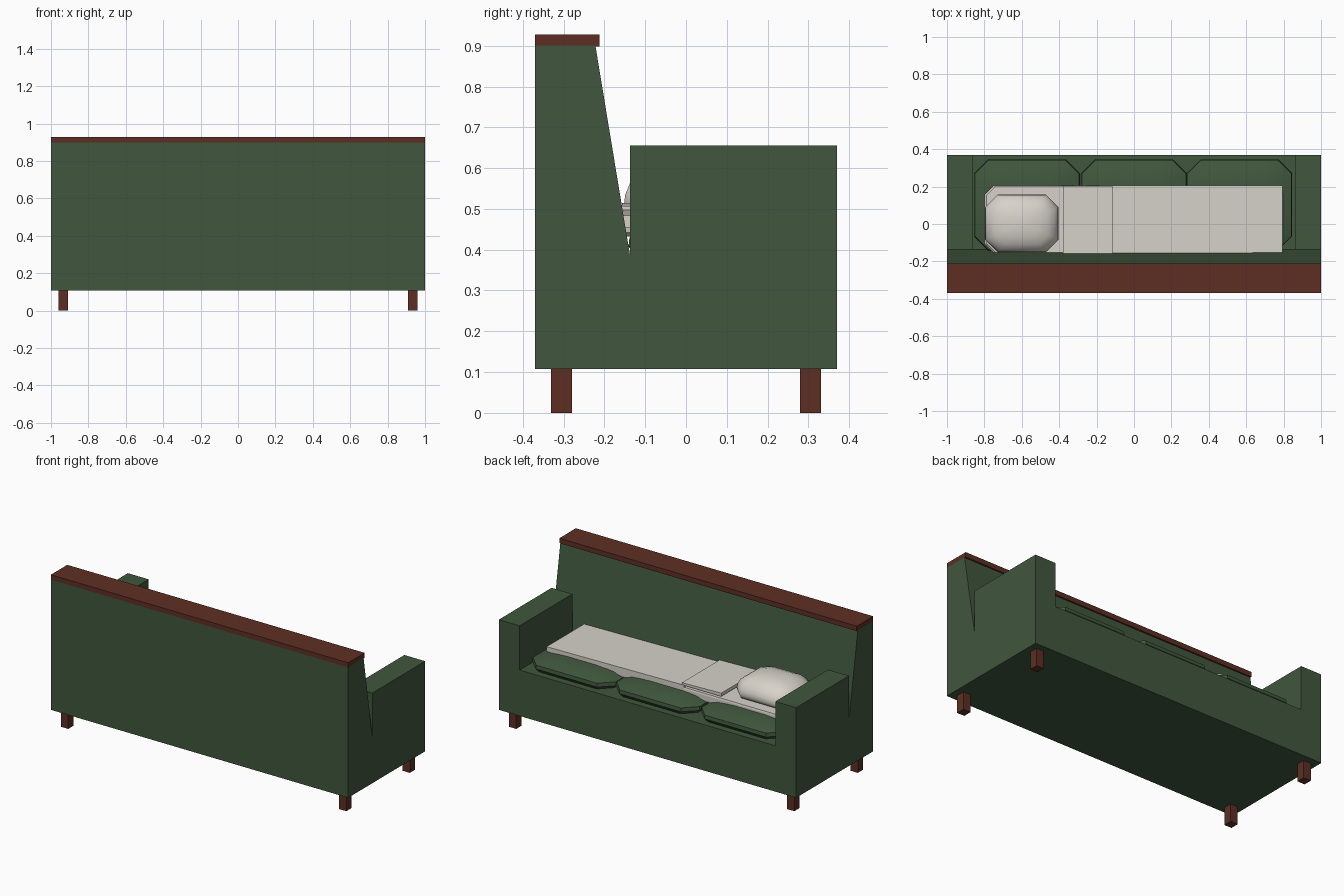
import bpy, bmesh

if "Cube" in bpy.data.objects:
    bpy.data.objects.remove(bpy.data.objects["Cube"])


def material(name, rgb):
    m = bpy.data.materials.new(name)
    m.diffuse_color = (*rgb, 1)
    m.use_nodes = True
    m.node_tree.nodes["Principled BSDF"].inputs["Base Color"].default_value = m.diffuse_color
    return m


GREEN = material("green_fabric", (0.052, 0.095, 0.047))
WOOD = material("dark_wood", (0.11, 0.028, 0.017))
LINEN = material("linen", (0.68, 0.65, 0.59))


def loft(name, rings, mat, smooth=None):
    """Closed solid from a list of equal-length point rings."""
    bm = bmesh.new()
    loops = [[bm.verts.new(p) for p in r] for r in rings]
    n = len(loops[0])
    for a, b in zip(loops, loops[1:]):
        for i in range(n):
            bm.faces.new((a[i], a[(i + 1) % n], b[(i + 1) % n], b[i]))
    bm.faces.new(loops[0])
    bm.faces.new(loops[-1])
    bmesh.ops.recalc_face_normals(bm, faces=bm.faces)
    me = bpy.data.meshes.new(name)
    bm.to_mesh(me)
    bm.free()
    me.materials.append(mat)
    ob = bpy.data.objects.new(name, me)
    bpy.context.collection.objects.link(ob)
    if smooth:
        bpy.ops.object.select_all(action='DESELECT')
        ob.select_set(True)
        bpy.context.view_layer.objects.active = ob
        bpy.ops.object.shade_smooth_by_angle(angle=smooth)
    return ob


def box(name, x, y, z, mat):
    return loft(name, [[(x[0], y[0], h), (x[1], y[0], h),
                        (x[1], y[1], h), (x[0], y[1], h)] for h in z], mat)


def pad(name, cx, cy, hx, hy, cut, layers, mat, smooth=None):
    """Chamfered-corner pad; layers are (scale, z)."""
    outline = [(hx - cut, -hy), (hx, -hy + cut), (hx, hy - cut), (hx - cut, hy),
               (-hx + cut, hy), (-hx, hy - cut), (-hx, -hy + cut), (-hx + cut, -hy)]
    return loft(name, [[(cx + px * s, cy + py * s, z) for px, py in outline]
                       for s, z in layers], mat, smooth)


# Sloped backrest with wooden top rail
profile = [(-0.37, 0.107), (-0.37, 0.9), (-0.222, 0.9), (-0.137, 0.385), (-0.137, 0.107)]
loft("backrest", [[(x, y, z) for y, z in profile] for x in (-1, 1)], GREEN)
box("top_rail", (-1, 1), (-0.37, -0.212), (0.898, 0.928), WOOD)

# Seat base, arms and legs
box("seat_base", (-0.86, 0.86), (-0.137, 0.37), (0.107, 0.386), GREEN)
for side, s in (("left", -1), ("right", 1)):
    box(side + "_arm", sorted((0.86 * s, s)), (-0.137, 0.37), (0.107, 0.655), GREEN)
    for end, y in (("front", -0.305), ("back", 0.305)):
        box(f"{end}_{side}_leg", (0.935 * s - 0.025, 0.935 * s + 0.025),
            (y - 0.026, y + 0.026), (0, 0.11), WOOD)

# Three domed seat cushions
for i, x in enumerate((-0.572, 0, 0.563)):
    pad(f"seat_cushion_{i + 1}", x, 0.102, 0.282, 0.243, 0.075,
        [(0.93, 0.386), (1, 0.408), (0.99, 0.43), (0.78, 0.452), (0.45, 0.462)],
        GREEN, 0.5)

# Mattress, blanket and folded blanket end
pad("mattress", 0, 0.025, 0.8, 0.18, 0.05,
    [(0.985, 0.432), (1, 0.442), (1, 0.472), (0.985, 0.482)], LINEN)
cover = [(-0.13, 0.462), (0.793, 0.455), (0.793, 0.484), (-0.13, 0.497)]
loft("blanket", [[(x, y, z) for x, z in cover] for y in (-0.155, 0.207)], LINEN)
fold = [(-0.38, 0.494), (-0.115, 0.494), (-0.115, 0.507), (-0.38, 0.514)]
loft("blanket_fold", [[(x, y, z) for x, z in fold] for y in (-0.157, 0.204)], LINEN)

# Puffy pillow
pad("pillow", -0.6, 0.003, 0.197, 0.155, 0.068,
    [(0.8, 0.478), (0.95, 0.49), (1, 0.51), (0.98, 0.535), (0.9, 0.565),
     (0.72, 0.592), (0.45, 0.609), (0.18, 0.616)], LINEN, 0.8)
